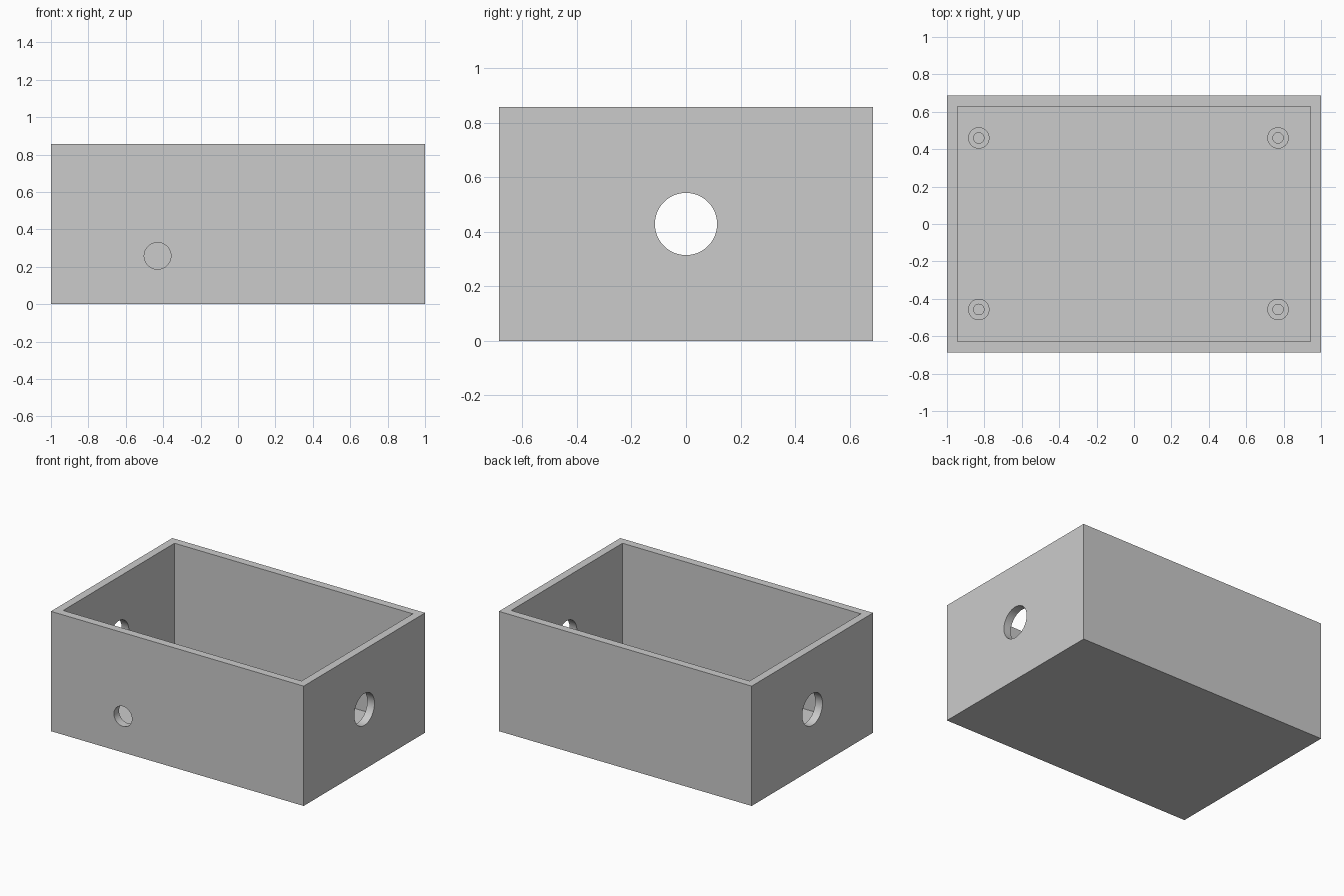
import bpy
from math import pi

cube = bpy.data.objects.get("Cube")
if cube:
    bpy.data.objects.remove(cube, do_unlink=True)

LENGTH, DEPTH, HEIGHT, WALL = 2.0, 1.372, 0.857, 0.057
POST_RADIUS, POST_HOLE, POST_TOP = 0.057, 0.028, 0.171

grey = bpy.data.materials.new("light grey")
grey.use_nodes = True
grey.diffuse_color = (0.6, 0.6, 0.6, 1)
grey.node_tree.nodes["Principled BSDF"].inputs["Base Color"].default_value = (0.6, 0.6, 0.6, 1)


def box(name, size, centre):
    bpy.ops.mesh.primitive_cube_add(size=1, location=centre)
    ob = bpy.context.object
    ob.name = name
    ob.scale = size
    bpy.ops.object.transform_apply(location=False, rotation=False)
    return ob


def cylinder(name, radius, depth, centre, rotation=(0, 0, 0)):
    bpy.ops.mesh.primitive_cylinder_add(vertices=64, radius=radius, depth=depth,
                                        location=centre, rotation=rotation)
    ob = bpy.context.object
    ob.name = name
    return ob


def cut(target, cutter):
    mod = target.modifiers.new("cut", 'BOOLEAN')
    mod.operation = 'DIFFERENCE'
    mod.solver = 'EXACT'
    mod.object = cutter
    bpy.context.view_layer.objects.active = target
    bpy.ops.object.modifier_apply(modifier=mod.name)
    bpy.data.objects.remove(cutter, do_unlink=True)


def finish(ob):
    ob.data.materials.clear()
    ob.data.materials.append(grey)
    bpy.ops.object.select_all(action='DESELECT')
    ob.select_set(True)
    bpy.context.view_layer.objects.active = ob
    bpy.ops.object.shade_smooth_by_angle()


# Open-topped case with a solid floor
case = box("case", (LENGTH, DEPTH, HEIGHT), (0, 0, HEIGHT / 2))
cut(case, box("cavity", (LENGTH - 2 * WALL, DEPTH - 2 * WALL, HEIGHT),
              (0, 0, HEIGHT / 2 + WALL)))

# Large holes through both end walls, small hole through the front wall
cut(case, cylinder("end_hole", 0.114, LENGTH + 1, (0, 0, HEIGHT / 2), (0, pi / 2, 0)))
cut(case, cylinder("front_hole", 0.0715, 4 * WALL,
                   (-0.43, -DEPTH / 2, 0.258), (pi / 2, 0, 0)))
finish(case)

# Four hollow mounting posts standing on the floor
for side, x in (("right", -0.83), ("left", 0.77)):
    for end, y in (("front", -0.457), ("back", 0.46)):
        bottom = WALL - 0.005
        post = cylinder(f"{end}_{side}_post", POST_RADIUS, POST_TOP - bottom,
                        (x, y, (POST_TOP + bottom) / 2))
        cut(post, cylinder("screw_hole", POST_HOLE, 1, (x, y, POST_TOP / 2)))
        finish(post)
